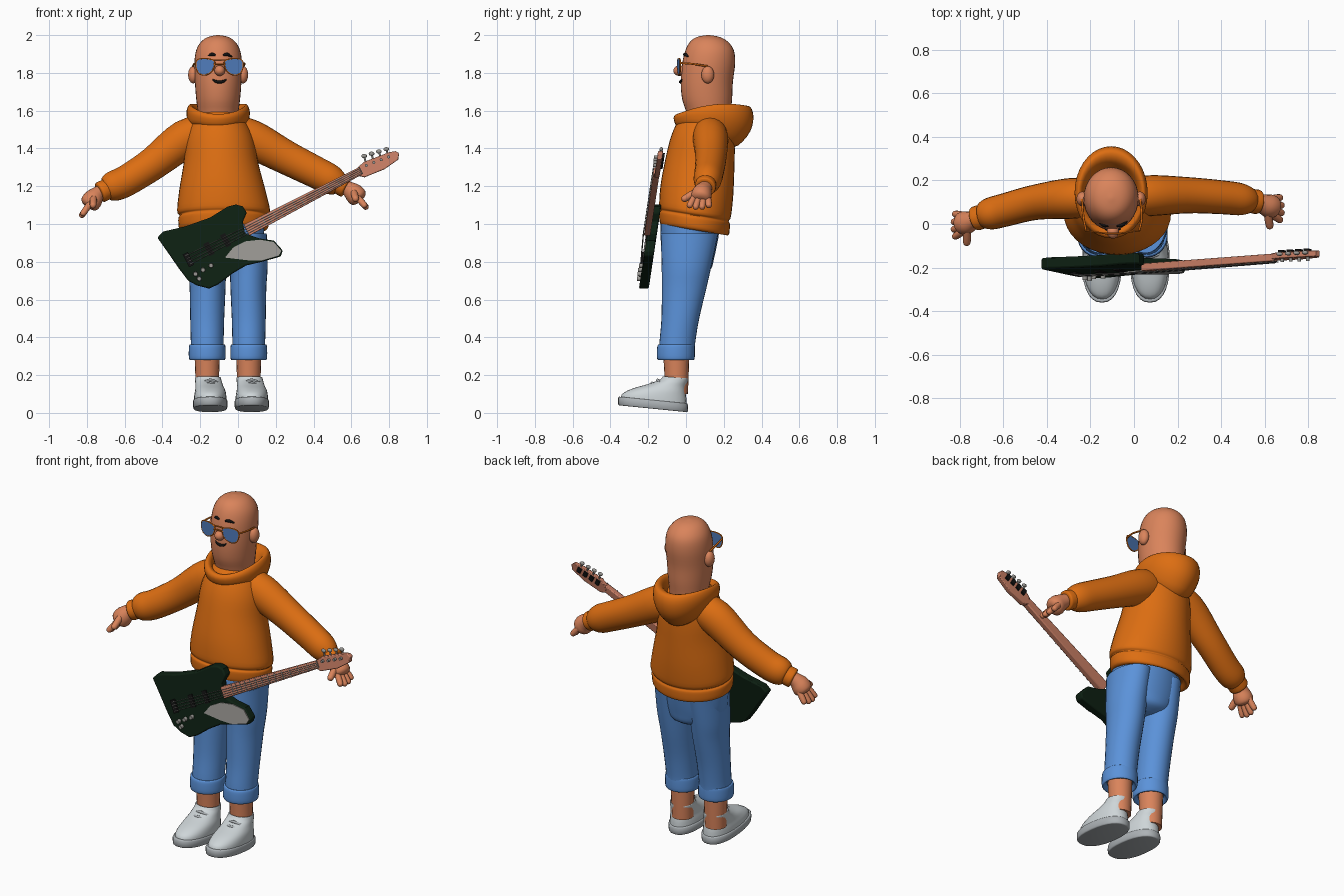
import bpy, bmesh, math
from mathutils import Vector as V

if "Cube" in bpy.data.objects:
    bpy.data.objects.remove(bpy.data.objects["Cube"])

COLS = {"orange_cloth": (0.72, 0.155, 0.006), "skin": (0.70, 0.23, 0.105), "denim": (0.105, 0.29, 0.70),
        "shoe_white": (0.62, 0.67, 0.69), "sole_grey": (0.42, 0.45, 0.47), "dark_green": (0.004, 0.014, 0.006),
        "neck_wood": (0.58, 0.21, 0.13), "metal_grey": (0.32, 0.31, 0.29), "black": (0.006, 0.006, 0.006),
        "lens_blue": (0.08, 0.20, 0.50)}
MATS = {}
for k, c in COLS.items():
    MATS[k] = bpy.data.materials.new(k)
    MATS[k].diffuse_color = (*c, 1)


def finish(bm, name, mat, angle=50):
    bmesh.ops.recalc_face_normals(bm, faces=bm.faces)
    me = bpy.data.meshes.new(name)
    bm.to_mesh(me)
    bm.free()
    me.shade_smooth()
    me.set_sharp_from_angle(angle=math.radians(angle))
    me.materials.append(MATS[mat])
    ob = bpy.data.objects.new(name, me)
    bpy.context.collection.objects.link(ob)
    return ob


def skin_rings(name, rings, mat, closed=False, angle=50):
    """Bridge a list of equal rings into a surface."""
    bm = bmesh.new()
    vs = [[bm.verts.new(p) for p in r] for r in rings]
    n, m = len(vs[0]), len(vs)
    for i in range(m if closed else m - 1):
        a, b = vs[i], vs[(i + 1) % m]
        for j in range(n):
            bm.faces.new((a[j], a[(j + 1) % n], b[(j + 1) % n], b[j]))
    if not closed:
        bm.faces.new(vs[0])
        bm.faces.new(vs[-1])
    return finish(bm, name, mat, angle)


def spline(rows, steps, closed=False):
    """Catmull-Rom interpolation of rows of numbers."""
    m, out = len(rows), []
    get = (lambda i: rows[i % m]) if closed else (lambda i: rows[max(0, min(m - 1, i))])
    for i in range(m if closed else m - 1):
        for s in range(steps):
            t = s / steps
            out.append([0.5 * (2 * b + (c - a) * t + (2 * a - 5 * b + 4 * c - d) * t * t
                               + (3 * b - a - 3 * c + d) * t ** 3)
                        for a, b, c, d in zip(get(i - 1), get(i), get(i + 1), get(i + 2))])
    return out if closed else out + [list(rows[-1])]


def loft(name, rows, mat, n=28, steps=4, power=1.0, tilt=0.0, angle=50):
    """Horizontal oval sections: x, y, z, x radius, y radius."""
    def f(v):
        return math.copysign(abs(v) ** power, v)
    rings = []
    for x, y, z, rx, ry in spline(rows, steps):
        ring = []
        for k in range(n):
            a = 2 * math.pi * k / n
            dy = ry * f(math.sin(a))
            ring.append((x + rx * f(math.cos(a)), y + dy, z + tilt * dy))
        rings.append(ring)
    return skin_rings(name, rings, mat, angle=angle)


def tube(name, rows, mat, n=20, steps=4, closed=False, squash=1.0):
    """Round sections across a path: x, y, z, radius."""
    pts = spline(rows, steps, closed) if steps > 1 else rows
    m, rings = len(pts), []
    for i, p in enumerate(pts):
        a = pts[(i - 1) % m] if closed or i else p
        b = pts[(i + 1) % m] if closed or i < m - 1 else p
        t = (V(b[:3]) - V(a[:3])).normalized()
        u = t.cross(V((0, 1, 0)) if closed or abs(t.z) > 0.95 else V((0, 0, 1))).normalized()
        w = u.cross(t)
        rings.append([V(p[:3]) + p[3] * (u * squash * math.cos(q) + w * math.sin(q))
                      for q in (2 * math.pi * k / n for k in range(n))])
    return skin_rings(name, rings, mat, closed)


def ball(name, c, r, mat):
    bm = bmesh.new()
    bmesh.ops.create_uvsphere(bm, u_segments=20, v_segments=12, radius=1)
    for v in bm.verts:
        v.co = V(c) + V((v.co.x * r[0], v.co.y * r[1], v.co.z * r[2]))
    return finish(bm, name, mat)


def gy(z):
    """Depth of the leaning instrument plane at a height."""
    return -0.172 + 0.15 * (z - 1.0)


def plate(name, pts, front, back, mat, depth=gy, bevel=0.0):
    ob = skin_rings(name, [[(x, depth(z) + d, z) for x, z in pts] for d in (front, back)], mat, angle=30)
    if bevel:
        mod = ob.modifiers.new("edge", "BEVEL")
        mod.width, mod.segments, mod.limit_method, mod.angle_limit = bevel, 2, "ANGLE", 0.9
    return ob


# Head and ears
HX = -0.105
loft("head", [(HX, .12, 1.48, .1, .11), (HX, .12, 1.58, .106, .116), (HX, .112, 1.66, .116, .132),
              (HX, .11, 1.75, .123, .138), (HX, .12, 1.85, .126, .14), (HX, .125, 1.92, .116, .128),
              (HX, .122, 1.965, .09, .1), (HX, .118, 1.99, .054, .06), (HX, .118, 2.0, .006, .006)], "skin", n=32)
for s, side in ((-1, "right"), (1, "left")):
    ball(side + "_ear", (HX + s * .132, .115, 1.79), (.027, .034, .046), "skin")
ball("nose", (-.097, -.035, 1.812), (.028, .032, .028), "skin")

# Face marks
FX = -.098
tube("mouth", [(FX - .036, -.022, 1.765, .003), (FX - .02, -.028, 1.755, .007), (FX, -.03, 1.752, .008),
               (FX + .02, -.028, 1.755, .007), (FX + .036, -.022, 1.765, .003)], "black", n=8)
for s, side in ((-1, "right"), (1, "left")):
    tube(side + "_eyebrow", [(FX + s * .02, -.008, 1.893, .005), (FX + s * .04, -.005, 1.898, .009),
                             (FX + s * .066, .012, 1.886, .004)], "black", n=8)

# Aviator glasses
LENS = [(-.042, .03), (0, .04), (.042, .034), (.052, .005), (.038, -.034), (.005, -.046), (-.03, -.028), (-.046, .004)]
for s, side in ((-1, "right"), (1, "left")):
    rim = spline([(FX + s * (.073 + a), -.045 + .15 * (a + .05), 1.835 + b, .004) for a, b in LENS], 4, True)
    tube(side + "_glasses_rim", rim, "orange_cloth", n=6, steps=1, closed=True)
    skin_rings(side + "_lens", [[(x, y + d, z) for x, y, z, r in rim] for d in (-.003, .003)], "lens_blue")
    tube(side + "_glasses_arm", [(FX + s * .122, -.03, 1.852, .005), (FX + s * .134, .03, 1.848, .005),
                                 (HX + s * .134, .115, 1.835, .005)], "orange_cloth", n=8)
for z in (1.846, 1.868):
    tube("glasses_bridge", [(FX - .035, -.044, z, .004), (FX + .035, -.044, z, .004)], "orange_cloth", n=6, steps=1)

# Hoodie torso with hem band
loft("hoodie_torso", [(-.08, .045, .99, .19, .15), (-.08, .045, .968, .215, .17), (-.077, .045, .98, .236, .184),
                      (-.076, .045, 1.03, .24, .187), (-.076, .046, 1.045, .232, .18),
                      (-.076, .048, 1.07, .246, .19), (-.083, .058, 1.18, .228, .192),
                      (-.09, .074, 1.32, .198, .182), (-.095, .09, 1.44, .182, .168),
                      (-.1, .105, 1.525, .15, .145), (-.105, .11, 1.58, .1, .105)], "orange_cloth", n=36, tilt=-.16)

# Hood: cross-section rows blended around the neck (half width, front y, z, side z, back y, z)
HOOD = [(.11, .02, 1.50, 1.48, .20, 1.40), (.152, -.045, 1.515, 1.52, .275, 1.415), (.166, -.064, 1.55, 1.565, .34, 1.49),
        (.166, -.062, 1.572, 1.605, .357, 1.57), (.152, -.045, 1.582, 1.632, .338, 1.622),
        (.134, -.02, 1.57, 1.62, .295, 1.615), (.122, .0, 1.545, 1.58, .262, 1.57), (.1, .03, 1.5, 1.5, .22, 1.5)]
rings = []
for hw, yf, zf, zs, yb, zb in spline(HOOD, 3):
    ring = []
    for k in range(36):
        c, s = math.cos(k * math.pi / 18), math.sin(k * math.pi / 18)
        z = zs + (zb - zf) / 2 * s + ((zb + zf) / 2 - zs) * s * s
        ring.append((HX + hw * c, (yf + yb) / 2 + (yb - yf) / 2 * s, z))
    rings.append(ring)
skin_rings("hood", rings, "orange_cloth")

# Sleeves, cuffs and hands
ARMS = {
    "right": dict(sleeve=[(-.15, .12, 1.49, .09), (-.28, .118, 1.45, .102), (-.45, .10, 1.32, .088),
                          (-.59, .065, 1.23, .083), (-.66, .047, 1.2, .08), (-.695, .037, 1.185, .064), (-.70, .036, 1.183, .045)],
                  cuff=[(-.68, .04, 1.19), (-.735, .022, 1.165)], palm=(-.765, .008, 1.135), tip=(-.838, -.01, 1.03),
                  spread=.036, thumb=(-.768, -.098, 1.09)),
    "left": dict(sleeve=[(-.05, .12, 1.49, .09), (.07, .13, 1.45, .102), (.25, .132, 1.355, .09),
                         (.41, .122, 1.275, .084), (.49, .113, 1.235, .08), (.535, .106, 1.213, .062), (.54, .105, 1.21, .045)],
                 cuff=[(.525, .108, 1.218), (.575, .1, 1.192)], palm=(.612, .085, 1.165), tip=(.69, .065, 1.075),
                 spread=.036, thumb=(.625, -.022, 1.125))}
for side, a in ARMS.items():
    tube(side + "_sleeve", a["sleeve"], "orange_cloth", n=24, squash=.92)
    p, q = V(a["cuff"][0]), V(a["cuff"][1])
    tube(side + "_cuff", [(*p, .053), (*p.lerp(q, .5), .056), (*p.lerp(q, .9), .055), (*q, .044)], "orange_cloth")
    palm, tip = V(a["palm"]), V(a["tip"])
    d = (tip - palm).normalized()
    tube(side + "_palm", [(*p, .034), (*q, .038), (*palm, .052), (*(palm + d * .035), .052),
                          (*(palm + d * .052), .035), (*(palm + d * .056), .008)], "skin", squash=1.0).scale = (1, 1, 1)
    fingers = [(palm + d * .03 + V((0, k * .024, 0)), tip + V((0, k * a["spread"], 0)) - d * abs(k) * .012, .0165)
               for k in (-1.5, -.5, .5, 1.5)]
    fingers.append((palm + V((0, -.025, .01)), V(a["thumb"]), .018))
    for i, (b, e, r) in enumerate(fingers):
        tube(f"{side}_finger_{i + 1}", [(*b, r), (*b.lerp(e, .5), r * 1.05), (*b.lerp(e, .85), r * .95),
                                        (*b.lerp(e, .96), r * .6), (*e, r * .1)], "skin", n=12, steps=3)

# Trousers, ankles and shoes
loft("trouser_seat", [(-.06, .02, .735, .05, .05), (-.06, .015, .76, .13, .115), (-.065, .012, .82, .19, .137),
                      (-.068, .018, .92, .206, .152), (-.07, .025, 1.02, .208, .16)], "denim")
for s, side in ((-1, "right"), (1, "left")):
    lx = -.053 + s * .11
    loft(side + "_trouser_leg", [(lx, -.048, .33, .087, .094), (lx, -.045, .38, .087, .095), (lx, -.03, .5, .09, .1),
                                 (lx - s * .002, -.01, .66, .095, .118), (lx, .003, .78, .1, .132),
                                 (lx - s * .005, .018, .95, .1, .152)], "denim")
    loft(side + "_turn_up", [(lx, -.052, .30, .07, .072), (lx, -.053, .28, .088, .09), (lx, -.054, .292, .097, .1),
                             (lx, -.053, .345, .097, .1), (lx, -.051, .362, .092, .095), (lx, -.05, .358, .08, .085)], "denim")
    loft(side + "_ankle", [(lx, -.05, .1, .06, .06), (lx, -.05, .2, .063, .064), (lx, -.052, .33, .068, .07)], "skin", n=20)
    sx = lx + .016
    loft(side + "_sole", [(sx, -.175, .022, .084, .178), (sx, -.175, .028, .09, .185), (sx, -.175, .062, .091, .185),
                          (sx, -.175, .068, .085, .178)], "sole_grey", power=.85, tilt=-.1, steps=2)
    loft(side + "_shoe", [(sx, -.172, .06, .086, .176), (sx, -.166, .09, .085, .168), (sx, -.142, .118, .08, .14),
                          (sx - .005, -.1, .145, .073, .1), (sx - .01, -.065, .17, .07, .074),
                          (sx - .012, -.055, .188, .067, .066), (sx - .012, -.055, .18, .055, .055)],
         "shoe_white", power=.9, tilt=-.08)
    for i in range(4):
        y, z = -.15 - .03 * i, .182 - .016 * i
        tube(f"{side}_lace_{i + 1}", [(sx - .042, y + .012, z - .022, .007), (sx, y, z - .008, .008),
                                      (sx + .042, y + .012, z - .022, .007)], "sole_grey", n=8)

# Bass guitar body and guard
BODY = [(-.427, .928), (-.396, .96), (-.28, .987), (-.148, 1.034), (-.053, 1.093), (-.01, 1.103), (.026, 1.093),
        (.047, 1.06), (.026, 1.013), (.037, .95), (.116, .923), (.19, .912), (.237, .86), (.227, .828), (.127, .80),
        (.042, .78), (-.03, .737), (-.105, .68), (-.153, .658), (-.216, .674), (-.264, .70), (-.317, .77), (-.36, .833)]
plate("guitar_body", BODY, -.026, .026, "dark_green", bevel=.008)
plate("guitar_guard", [(-.069, .822), (-.026, .875), (.037, .908), (.116, .917), (.19, .905), (.23, .858), (.215, .832),
                       (.127, .806), (.05, .808)], -.031, -.025, "metal_grey")

# Neck, headstock, frets
A, B = V((.045, .967)), V((.65, 1.282))
D = (B - A).normalized()
N = V((-D.y, D.x))


def quad(c, l, w0, w1):
    e = c + D * l
    return [c - N * w0, e - N * w1, e + N * w1, c + N * w0]


plate("guitar_neck", quad(A, (B - A).length, .033, .021), -.042, -.008, "neck_wood", bevel=.005)
plate("headstock", [(.633, 1.298), (.665, 1.328), (.80, 1.38), (.835, 1.386), (.852, 1.375), (.85, 1.342), (.776, 1.29),
                    (.67, 1.247), (.63, 1.256)], -.034, -.006, "neck_wood", bevel=.004)
for i in range(14):
    t = 1 - .93 * (1 - .93 ** i) / (1 - .93 ** 14)
    w = .033 - .012 * t
    plate(f"fret_{i + 1}", quad(A.lerp(B, t), .004, w, w), -.044, -.041, "metal_grey")

# Strings, bridge, pickups, knobs
S = V((-.265, .81))
for k in (-1.5, -.5, .5, 1.5):
    a, b = S + N * k * .017, B + N * k * .009
    tube("string", [(a.x, gy(a.y) - .037, a.y, .002), (A.x, gy(A.y + k * .014) - .047, A.y + k * .014, .002),
                    (b.x, gy(b.y) - .046, b.y, .002)], "metal_grey", n=5, steps=1)
plate("bridge", quad(S - D * .012, .03, .037, .037), -.036, -.02, "black")
for t in (.11, .21):
    plate("pickup", quad(S + D * t, .03, .036, .036), -.032, -.02, "black")
for x, z in ((-.225, .735), (-.185, .757), (-.143, .78), (-.205, .71)):
    tube("knob", [(x, gy(z) - .02, z, .013), (x, gy(z) - .045, z, .011)], "metal_grey", n=12, steps=1)

# Tuning pegs with rear plates
for i in range(4):
    c = V((.68 + .039 * i, 1.31 + .015 * i))
    e = c + V((-.012, .05 - .003 * i))
    y = gy(c.y)
    tube("tuner_shaft", [(c.x, y - .012, c.y, .005), (e.x, y - .012, e.y, .005)], "metal_grey", n=8, steps=1)
    ball("tuner_key", (e.x, y - .012, e.y), (.015, .009, .011), "metal_grey")
    tube("tuner_post", [(c.x, y - .03, c.y, .008), (c.x, y - .05, c.y, .008)], "metal_grey", n=10, steps=1)
    plate("tuner_plate", quad(c - D * .012, .024, .016, .016), -.008, .004, "black")

for m in bpy.data.materials:
    if m.users and not m.is_grease_pencil:
        m.use_nodes = True
        m.node_tree.nodes["Principled BSDF"].inputs["Base Color"].default_value = m.diffuse_color
